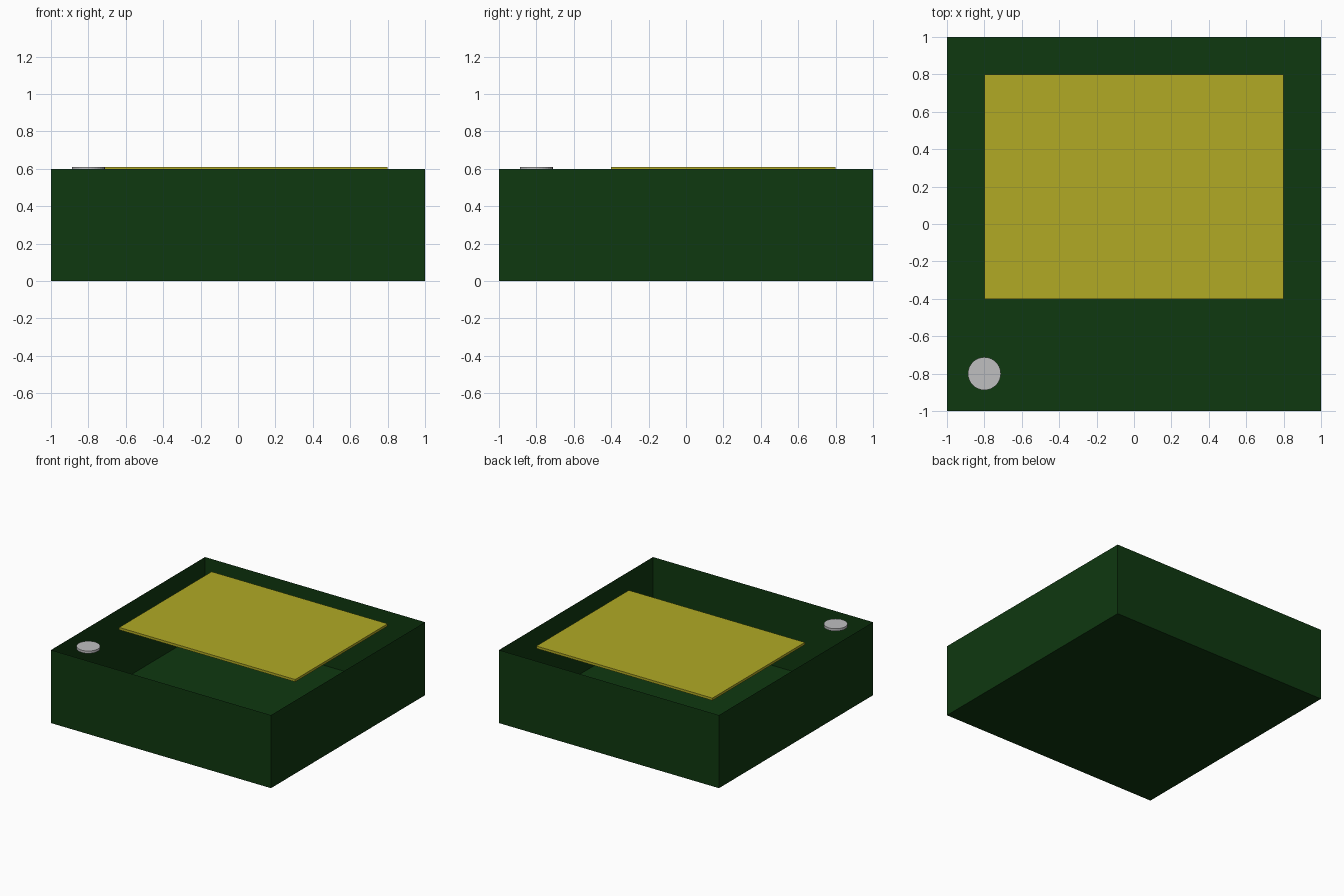
import bpy
import bmesh
from mathutils import Matrix

cube = bpy.data.objects.get("Cube")
if cube:
    bpy.data.objects.remove(cube, do_unlink=True)


def material(name, colour):
    mat = bpy.data.materials.new(name)
    mat.use_nodes = True
    mat.diffuse_color = (*colour, 1)
    bsdf = mat.node_tree.nodes["Principled BSDF"]
    bsdf.inputs["Base Color"].default_value = (*colour, 1)
    bsdf.inputs["Roughness"].default_value = 0.8
    return mat


def finish(name, bm, mat):
    mesh = bpy.data.meshes.new(name)
    bm.to_mesh(mesh)
    bm.free()
    mesh.materials.append(mat)
    obj = bpy.data.objects.new(name, mesh)
    bpy.context.collection.objects.link(obj)
    return obj


def box(centre, size):
    bm = bmesh.new()
    bmesh.ops.create_cube(bm, size=1, matrix=Matrix.Translation(centre) @ Matrix.Diagonal((*size, 1)))
    return bm


green = material("dark green", (0.0047, 0.04, 0.0052))
yellow = material("mustard yellow", (0.44, 0.40, 0.018))
grey = material("light grey", (0.52, 0.52, 0.53))

HEIGHT = 0.6
THICK = 0.02

# Open tray: a thin-skinned box without its lid
bm = box((0, 0, HEIGHT / 2), (2, 2, HEIGHT))
lid = [f for f in bm.faces if f.normal.z > 0.5]
bmesh.ops.delete(bm, geom=lid, context="FACES")
finish("open_tray", bm, green)

# Flat panel level with the rim
finish("screen_panel", box((0, 0.2, HEIGHT), (1.6, 1.2, THICK)), yellow)

# Round button in the front right corner
bm = bmesh.new()
bmesh.ops.create_cone(bm, cap_ends=True, segments=32, radius1=0.088, radius2=0.088,
                      depth=THICK, matrix=Matrix.Translation((-0.8, -0.8, HEIGHT)))
finish("round_button", bm, grey)
